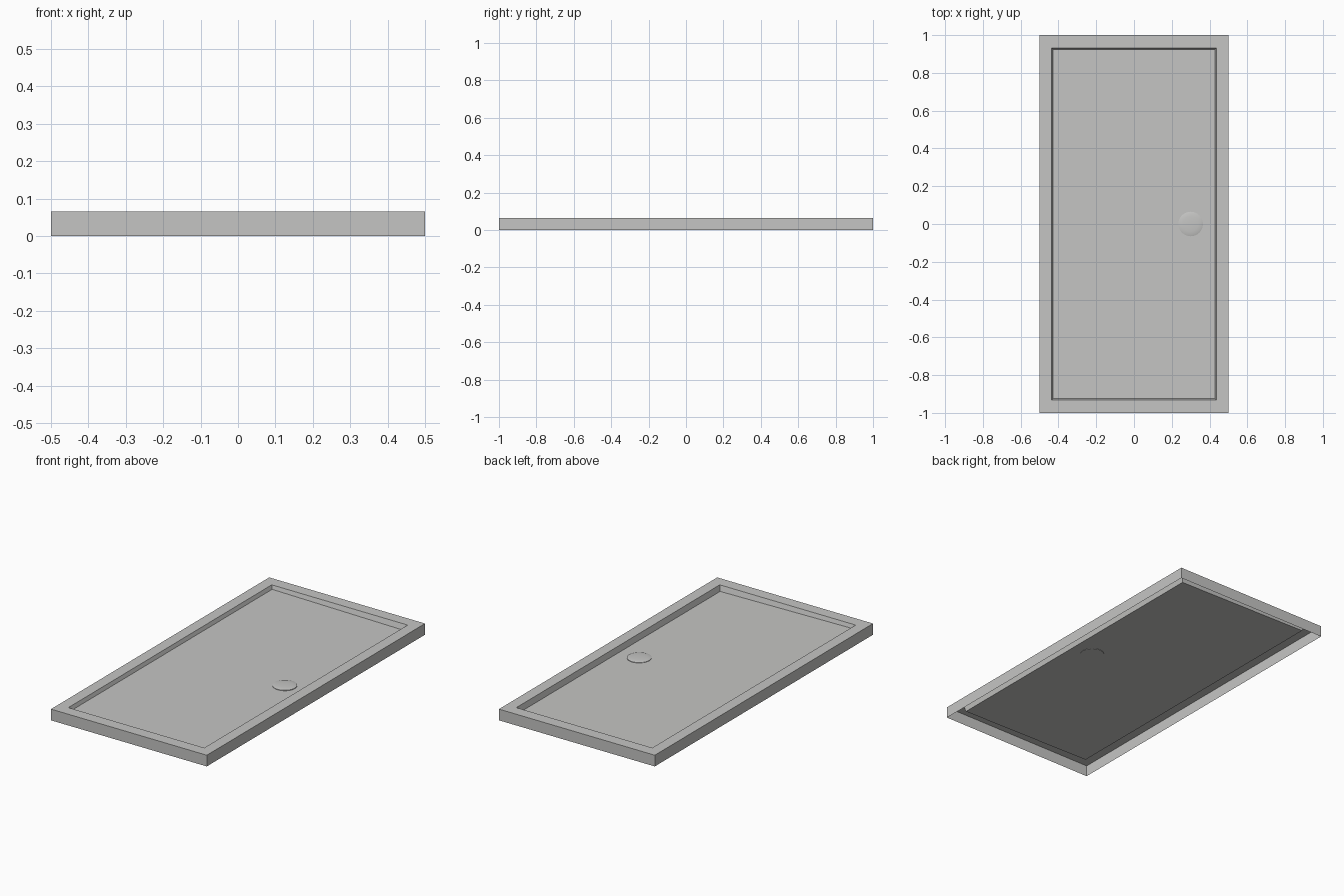
import bpy
import bmesh
import math

cube = bpy.data.objects.get("Cube")
if cube:
    bpy.data.objects.remove(cube, do_unlink=True)

grey = bpy.data.materials.new("warm_grey")
grey.use_nodes = True
colour = (0.56, 0.56, 0.55, 1)
grey.diffuse_color = colour
grey.node_tree.nodes["Principled BSDF"].inputs["Base Color"].default_value = colour

HEIGHT = 0.065


def floor_z(x):
    """Floor falls gently toward the drain side."""
    return 0.038 - 0.014 * x


def rectangle(hx, hy, z):
    return [(sx * hx, sy * hy, z(sx * hx))
            for sx, sy in ((-1, -1), (1, -1), (1, 1), (-1, 1))]


def circle(cx, radius, z, sides=32):
    steps = [2 * math.pi * i / sides for i in range(sides)]
    return [(cx + radius * math.cos(a), radius * math.sin(a), z) for a in steps]


def loft(name, rings, cap_start=False):
    """Join matching rings with quads and close the last ring."""
    bm = bmesh.new()
    loops = [[bm.verts.new(p) for p in ring] for ring in rings]
    for low, high in zip(loops, loops[1:]):
        n = len(low)
        for i in range(n):
            j = (i + 1) % n
            bm.faces.new((low[i], low[j], high[j], high[i]))
    bm.faces.new(loops[-1])
    if cap_start:
        bm.faces.new(loops[0][::-1])
    mesh = bpy.data.meshes.new(name)
    bm.to_mesh(mesh)
    bm.free()
    mesh.materials.append(grey)
    obj = bpy.data.objects.new(name, mesh)
    bpy.context.collection.objects.link(obj)
    return obj


# Tray shell: skirt, flat rim, recess wall and sloping floor, open underneath
loft("shower_tray", [
    rectangle(0.5, 1.0, lambda x: 0),
    rectangle(0.5, 1.0, lambda x: HEIGHT),
    rectangle(0.436, 0.932, lambda x: HEIGHT),
    rectangle(0.428, 0.924, floor_z),
])

# Low domed drain cover, with its collar just below the floor
DRAIN_X = 0.3
base = floor_z(DRAIN_X)
profile = [(0.065, -0.003), (0.065, 0.003), (0.058, 0.005),
           (0.04, 0.007), (0.015, 0.008)]
cover = loft("drain_cover",
             [circle(DRAIN_X, r, base + z) for r, z in profile], cap_start=True)
bpy.ops.object.select_all(action="DESELECT")
cover.select_set(True)
bpy.context.view_layer.objects.active = cover
bpy.ops.object.shade_smooth_by_angle(angle=math.radians(30))
